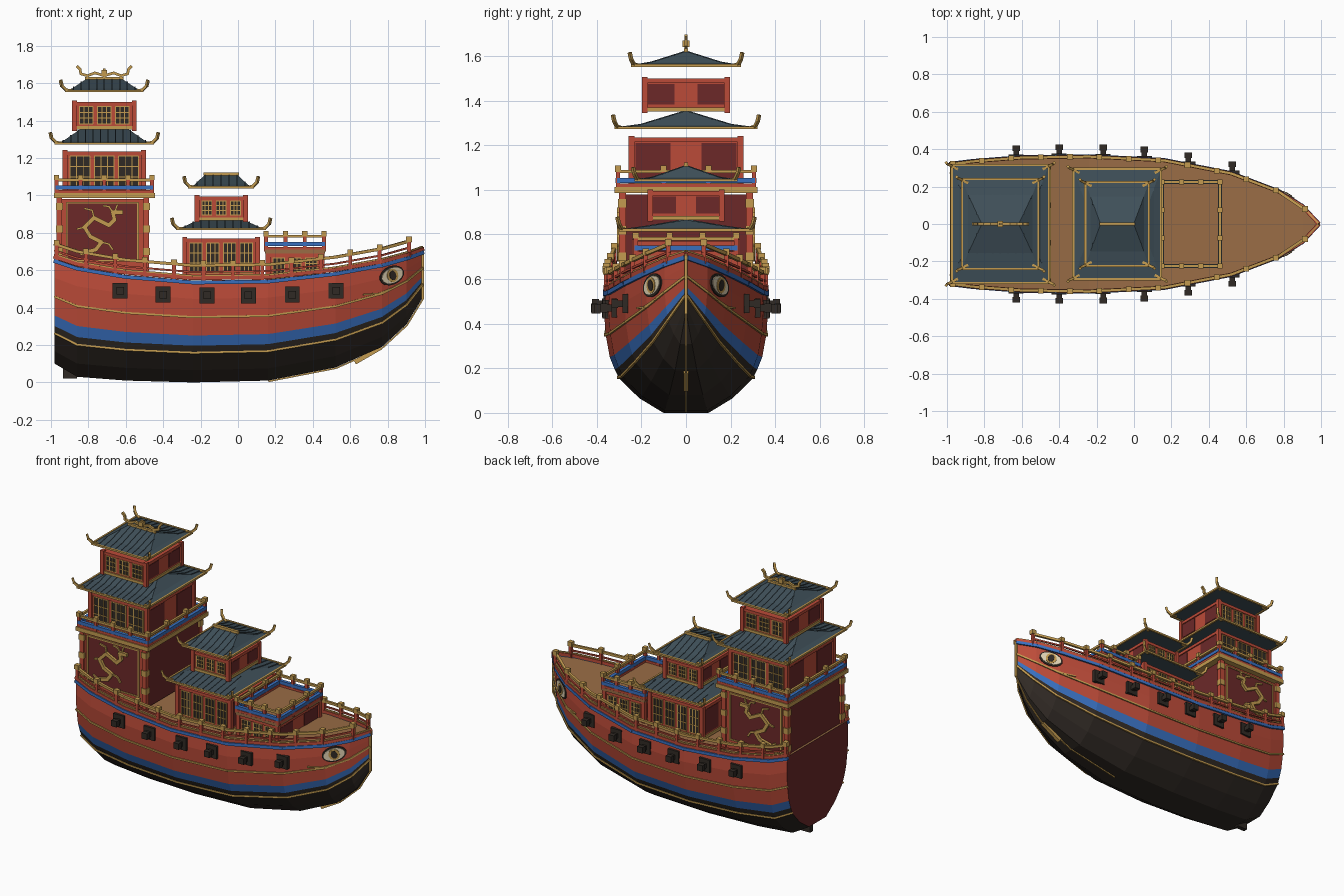
import bpy, bmesh, math
from mathutils import Vector as V, Matrix as M

if "Cube" in bpy.data.objects:
    bpy.data.objects.remove(bpy.data.objects["Cube"])

COL = dict(red=(.5, .07, .04), dark=(.15, .022, .022), gold=(.55, .33, .08), blue=(.04, .16, .52),
           tile=(.05, .08, .1), wood=(.32, .15, .06), black=(.03, .023, .018), cream=(.75, .65, .45))
MATS, PARTS = {}, {}
for k, c in COL.items():
    MATS[k] = bpy.data.materials.new(k)
    MATS[k].diffuse_color = (*c, 1)

def part(name, mat):
    return PARTS.setdefault((name, mat), bmesh.new())

def box(name, mat, x0, x1, y0, y1, z0, z1):
    m = M.Translation(((x0+x1)/2, (y0+y1)/2, (z0+z1)/2)) @ M.Diagonal((x1-x0, y1-y0, z1-z0, 1))
    bmesh.ops.create_cube(part(name, mat), size=1, matrix=m)

def cube(name, mat, p, s):
    box(name, mat, p[0]-s, p[0]+s, p[1]-s, p[1]+s, p[2]-s, p[2]+s)

def beam(name, mat, pts, w):
    pts = [V(p) for p in pts]
    for a, b in zip(pts, pts[1:]):
        d = b - a
        if d.length > 1e-4:
            m = M.Translation((a+b)/2) @ d.to_track_quat('Z', 'Y').to_matrix().to_4x4()
            bmesh.ops.create_cube(part(name, mat), size=1, matrix=m @ M.Diagonal((w, w, d.length + w*.5, 1)))

def disc(name, mat, frame, rx, ry, depth, n=16):
    bmesh.ops.create_cone(part(name, mat), cap_ends=True, segments=n, radius1=1, radius2=1, depth=1,
                          matrix=frame @ M.Diagonal((rx, ry, depth, 1)))

# Hull form: stations (x, half width, keel z, sheer z) and a shared section
ST = [(-.98, .32, .10, .66), (-.86, .335, .03, .62), (-.6, .355, .01, .575), (-.24, .36, 0, .545), (.16, .34, .01, .55),
      (.52, .27, .08, .59), (.77, .175, .19, .635), (.9, .095, .31, .67), (.985, .004, .45, .70)]
TS = [(0, .28), (.12, .58), (.28, .83), (.36, .89), (.46, .95), (.64, 1.0), (.82, 1.02), (1, 1)]

def lerp(tab, x):
    for a, b in zip(tab, tab[1:]):
        if x <= b[0] or b is tab[-1]:
            u = (x - a[0]) / (b[0] - a[0])
            return [p + (q-p)*u for p, q in zip(a, b)][1:]

def hull(x, t, s=1, out=0, up=0):
    w, k, z = lerp(ST, x)
    return V((x, s*(w*lerp(TS, t)[0] + out), k + (z-k)*t + up))

def frame(x, z, s, out=0):
    w, k, zt = lerp(ST, x)
    t = (z-k)/(zt-k)
    p = hull(x, t, s)
    a = (hull(x+.02, t, s) - hull(x-.02, t, s)).normalized()
    n = a.cross(hull(x, t+.05, s) - hull(x, t-.05, s)).normalized()
    n = n if n.y*s > 0 else -n
    b = n.cross(a)
    m = M((a, b, n)).transposed().to_4x4()
    m.translation = p + n*out
    return m

def quad(bm, pts):
    bm.faces.new([bm.verts.new(p) for p in pts])

for s in (1, -1):
    for A, B in zip(ST, ST[1:]):
        for (t0, _), (t1, _) in zip(TS, TS[1:]):
            mat = 'black' if t1 < .37 else 'blue' if t1 < .47 else 'red'
            quad(part('hull', mat), [hull(A[0], t0, s), hull(B[0], t0, s), hull(B[0], t1, s), hull(A[0], t1, s)])
for A, B in zip(ST, ST[1:]):
    for t, n, m in ((0, 'hull', 'black'), (1, 'deck', 'wood')):
        quad(part(n, m), [hull(A[0], t, 1), hull(B[0], t, 1), hull(B[0], t, -1), hull(A[0], t, -1)])
quad(part('transom', 'dark'), [hull(-.98, t) for t, _ in TS] + [hull(-.98, t, -1) for t, _ in TS[::-1]])

# Hull trim, gunwale rails, gun ports and eyes
xs = [a[0] for a in ST]
posts = [-.97 + .157*i for i in range(13)]
for s in (1, -1):
    for t in (.29, .64):
        beam('hull_moulding', 'gold', [hull(x, t, s, .002) for x in xs], .011)
    beam('gunwale_stripe', 'blue', [hull(x, .98, s, .002) for x in xs], .02)
    beam('gunwale_cap', 'red', [hull(x, 1, s, 0, .012) for x in xs], .02)
    beam('gunwale_edge', 'gold', [hull(x, 1, s, 0, .026) for x in xs], .008)
    rail = [x for x in xs if x < .85] + [.92]
    beam('deck_rail', 'gold', [hull(x, 1, s, 0, .08) for x in rail], .016)
    beam('deck_rail_lower', 'red', [hull(x, 1, s, 0, .045) for x in rail], .01)
    for x in posts:
        p = hull(x, 1, s)
        beam('rail_posts', 'red', [p, p + V((0, 0, .085))], .02)
        cube('rail_post_caps', 'gold', p + V((0, 0, .09)), .015)
    for x, z in ((-.63, .49), (-.4, .47), (-.165, .465), (.055, .465), (.29, .47), (.525, .49)):
        p = frame(x, z, s).translation
        box('gun_ports', 'black', x-.04, x+.04, p.y-.012, p.y+.012, z-.042, z+.042)
        beam('cannons', 'black', [p - V((0, s*.03, 0)), p + V((0, s*.05, 0))], .03)
        beam('cannons', 'black', [p + V((0, s*.042, 0)), p + V((0, s*.052, 0))], .04)
    for nm, mat, a, b, o in (('eye_rim', 'black', .078, .05, .004), ('eye_white', 'cream', .068, .04, .008),
                             ('eye_iris', 'gold', .035, .036, .011), ('eye_pupil', 'black', .02, .026, .014)):
        disc(nm, mat, frame(.82, .572, s, o), a, b, .006)
    beam('eye_brow', 'gold', [frame(x, z, s, .004).translation for x, z in ((.67, .47), (.75, .475), (.84, .51))], .008)
beam('stem_trim', 'gold', [(.988, 0, .45), (.988, 0, .71)], .014)
beam('keel_trim', 'gold', [hull(x, 0, 0, 0, -.004) + V((.004, 0, 0)) for x in xs[4:]], .008)
beam('bow_fin', 'gold', [(.63, 0, .11), (.76, 0, .185)], .024)
box('rudder', 'black', -.935, -.86, -.015, .015, .02, .16)

# Reusable pavilion storey with lattice windows
def storey(nm, cx, hx, hy, z0, z1, n=3):
    box(nm + '_walls', 'red', cx-hx, cx+hx, -hy, hy, z0, z1)
    box(nm + '_sill', 'gold', cx-hx-.008, cx+hx+.008, -hy-.008, hy+.008, z0, z0+.018)
    box(nm + '_lintel', 'red', cx-hx-.008, cx+hx+.008, -hy-.008, hy+.008, z1-.02, z1)
    za, zb, pitch = z0+.03, z1-.025, (2*hx-.03)/n
    for s in (1, -1):
        for q in (1, -1):
            beam(nm + '_pillars', 'red', [(cx+q*hx, s*hy, z0), (cx+q*hx, s*hy, z1)], .026)
            ya, yb = sorted((q*hy*.28, q*hy*.92))
            box(nm + '_end_panels', 'dark', cx+s*hx-.004, cx+s*hx+.004, ya, yb, za, zb)
        for i in range(n):
            c, w, y = cx + (i-(n-1)/2)*pitch, pitch/2-.012, s*hy
            box(nm + '_windows', 'black', c-w, c+w, y-.003, y+.003, za, zb)
            for j in range(4):
                x, z = c - w + 2*w*j/3, za + (zb-za)*j/3
                beam(nm + '_lattice', 'gold', [(x, y+s*.004, za), (x, y+s*.004, zb)], .005)
                beam(nm + '_lattice', 'gold', [(c-w, y+s*.004, z), (c+w, y+s*.004, z)], .005)

# Flared hip roof with tile ribs, gold eaves and upturned corners
def roof(nm, cx, hx, hy, z0, h, rx):
    R = [(hx, hy, z0), (hx*.84, hy*.65, z0+.014), (rx, .004, z0+h)]
    ring = lambda r: [V((cx+a*r[0], b*r[1], r[2])) for a, b in ((1, 1), (-1, 1), (-1, -1), (1, -1))]
    bm = part(nm, 'tile')
    L = [ring(r) for r in R]
    for lo, hi in zip(L, L[1:]):
        for i in range(4):
            j = (i+1) % 4
            quad(bm, [lo[i], lo[j], hi[j], hi[i]])
    quad(bm, L[0][::-1])
    quad(bm, L[2])
    beam(nm + '_eaves', 'gold', L[0] + L[0][:1], .012)
    N = int(2*hx/.04)
    for s in (1, -1):
        for i in range(1, N):
            x, pts = -hx + 2*hx*i/N, [(0, 0, 0)]
            pts = [V((cx+x, s*hy, z0))]
            for a, b in zip(R, R[1:]):
                u = min(1, (a[0]-abs(x))/(a[0]-b[0]))
                if u > 0:
                    pts.append(V((cx+x, s*(a[1]+(b[1]-a[1])*u), a[2]+(b[2]-a[2])*u)))
            beam(nm + '_ribs', 'tile', pts, .007)
        for q in (1, -1):
            beam(nm + '_corner_horns', 'gold', [(cx+q*(hx+a), s*(hy+b), z0+c) for a, b, c in
                 ((-.03, -.02, .002), (0, -.005, .006), (.022, .006, .028), (.028, .012, .055))], .014)

def balustrade(nm, x0, x1, hy, z, h, n, xs_end=True):
    c = [(x0, -hy), (x1, -hy), (x1, hy), (x0, hy), (x0, -hy)]
    beam(nm + '_stripe', 'blue', [(x, y, z+h*.38) for x, y in c], .022)
    beam(nm + '_lower', 'red', [(x, y, z+h*.12) for x, y in c], .018)
    beam(nm + '_top', 'gold', [(x, y, z+h*.85) for x, y in c], .015)
    pts = [(x0+(x1-x0)*i/n, s*hy) for i in range(n+1) for s in (1, -1)]
    pts += [(x, hy*k) for x in (x0, x1) for k in (-.33, .33)]
    for x, y in pts:
        beam(nm + '_posts', 'red', [(x, y, z), (x, y, z+h)], .02)
        cube(nm + '_caps', 'gold', (x, y, z+h), .014)

# Stern tower
T = -.715
box('tower_base', 'dark', -.955, -.485, -.28, .28, .58, .98)
for s in (1, -1):
    y = s*.28
    box('tower_side_frame', 'red', -.96, -.48, y-.008, y+.008, .58, .98)
    box('tower_side_panel', 'dark', -.915, -.535, y-.012, y+.012, .65, .96)
    beam('tower_panel_trim', 'gold', [(x, y+s*.013, z) for x, z in
         ((-.915, .65), (-.535, .65), (-.535, .96), (-.915, .96), (-.915, .65))], .009)
    dr = [(-.84, .69), (-.80, .70), (-.76, .71), (-.73, .75), (-.79, .78), (-.82, .83), (-.77, .88), (-.73, .86),
          (-.69, .84), (-.66, .87), (-.67, .91), (-.62, .91)]
    beam('dragon_relief', 'gold', [(x, y+s*.018, z) for x, z in dr], .022)
    for a in ([(-.67, .91), (-.69, .94), (-.72, .945)], [(-.66, .91), (-.645, .95)], [(-.77, .88), (-.78, .92), (-.82, .93)],
              [(-.82, .83), (-.86, .82)], [(-.73, .75), (-.69, .74), (-.67, .71)], [(-.84, .69), (-.87, .71)]):
        beam('dragon_limbs', 'gold', [(x, y+s*.016, z) for x, z in a], .011)
    for x in (-.955, -.49):
        beam('tower_corner_posts', 'red', [(x, s*.285, .58), (x, s*.285, .98)], .03)
        for z in (.7, .82, .94):
            cube('tower_post_bands', 'gold', (x, s*.285, z), .019)
box('tower_balcony', 'gold', -.985, -.445, -.32, .32, .985, 1.012)
balustrade('balcony_rail', -.97, -.46, .305, 1.01, .085, 4)
storey('tower_lower', T, .21, .245, 1.012, 1.235)
roof('tower_lower_roof', T, .26, .315, 1.278, .075, .13)
storey('tower_upper', T, .16, .185, 1.352, 1.5)
roof('tower_upper_roof', T, .205, .24, 1.558, .062, .1)

# Tower ridge with curled horns and finial
beam('tower_ridge', 'gold', [(T-.1, 0, 1.625), (T+.1, 0, 1.625)], .016)
for q in (1, -1):
    beam('ridge_horns', 'gold', [(T+q*a, 0, z) for a, z in
         ((0, 1.64), (.05, 1.655), (.09, 1.64), (.125, 1.65), (.13, 1.675), (.145, 1.69))], .014)
beam('finial', 'gold', [(T, 0, 1.62), (T, 0, 1.675)], .013)
cube('finial_ball', 'gold', (T, 0, 1.655), .015)

# Midship pavilion
C = -.09
storey('pavilion_lower', C, .195, .23, .555, .77, 4)
roof('pavilion_lower_roof', C, .235, .295, .82, .045, .13)
storey('pavilion_upper', C, .13, .16, .865, .995)
roof('pavilion_upper_roof', C, .17, .225, 1.043, .064, .09)
beam('pavilion_ridge', 'gold', [(C-.09, 0, 1.114), (C+.09, 0, 1.114)], .018)

# Foredeck house
storey('foredeck_house', .305, .145, .22, .545, .69, 3)
box('foredeck_floor', 'wood', .145, .465, -.235, .235, .69, .71)
balustrade('foredeck_rail', .15, .46, .225, .705, .09, 3)

# Turn every part into an object
for (nm, mat), bm in PARTS.items():
    bmesh.ops.remove_doubles(bm, verts=bm.verts, dist=1e-5) if nm == 'hull' else None
    bmesh.ops.recalc_face_normals(bm, faces=bm.faces)
    if nm == 'deck' and bm.faces[:][0].normal.z < 0:
        bmesh.ops.reverse_faces(bm, faces=bm.faces)
    me = bpy.data.meshes.new(nm)
    bm.to_mesh(me)
    bm.free()
    me.materials.append(MATS[mat])
    bpy.context.collection.objects.link(bpy.data.objects.new(nm if nm != 'hull' else 'hull_' + mat, me))

for m in bpy.data.materials:
    if m.users and not m.is_grease_pencil:
        m.use_nodes = True
        m.node_tree.nodes["Principled BSDF"].inputs["Base Color"].default_value = m.diffuse_color
